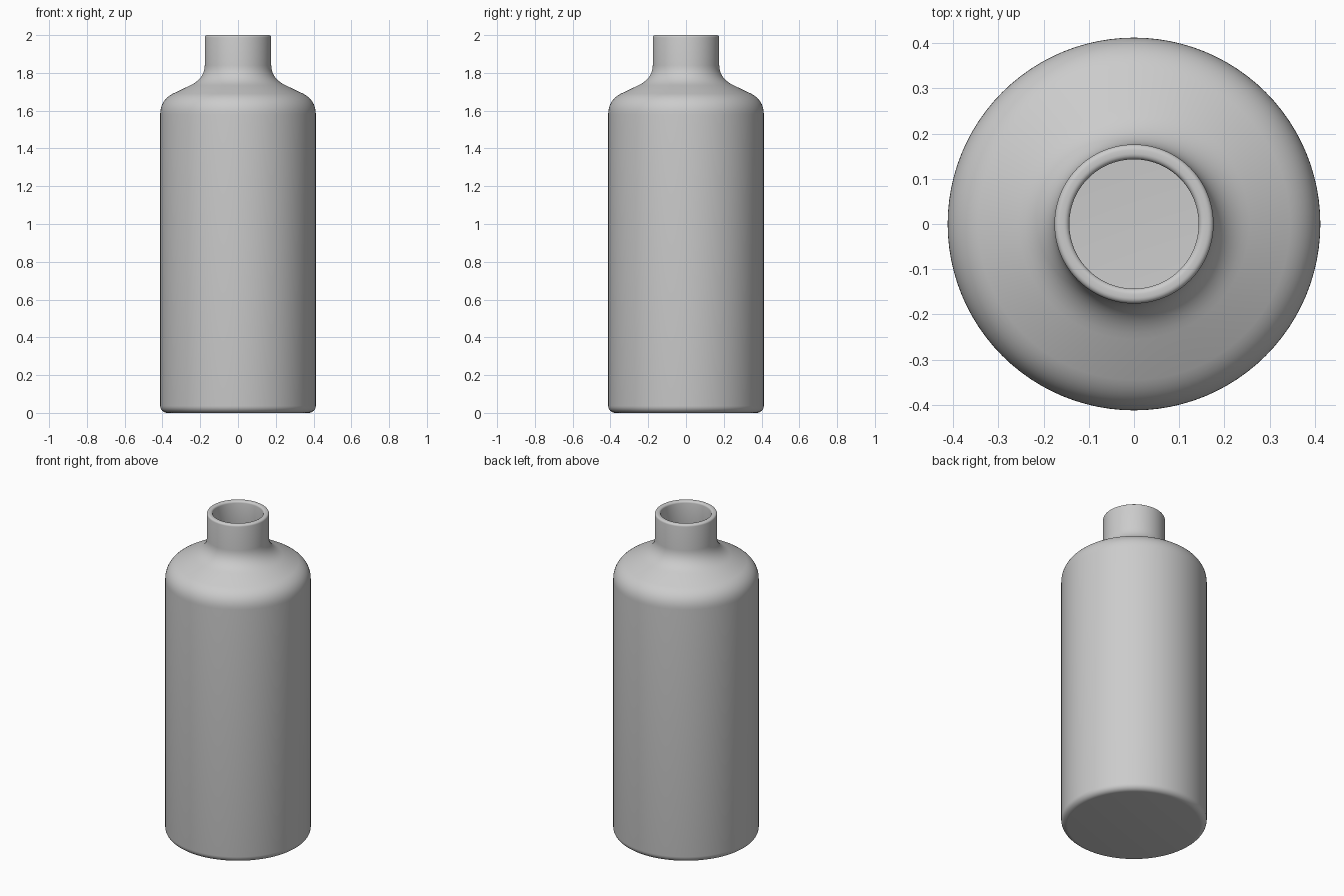
import bpy, bmesh, math
from mathutils import Vector

if "Cube" in bpy.data.objects:
    bpy.data.objects.remove(bpy.data.objects["Cube"])

SEGMENTS = 96


def corner(a, b, c, steps=8):
    """Quadratic curve from a to c, pulled toward b."""
    return [((1 - t) ** 2 * a[0] + 2 * t * (1 - t) * b[0] + t * t * c[0],
             (1 - t) ** 2 * a[1] + 2 * t * (1 - t) * b[1] + t * t * c[1])
            for t in (i / steps for i in range(steps + 1))]


def arc(cx, cz, r, start, end, steps=6):
    """Circular arc between two angles in degrees."""
    return [(cx + r * math.cos(math.radians(start + (end - start) * i / steps)),
             cz + r * math.sin(math.radians(start + (end - start) * i / steps)))
            for i in range(steps + 1)]


def lathe(name, profile, material):
    """Spin a radius/height profile that starts and ends on the z axis."""
    bm = bmesh.new()
    verts = [bm.verts.new((r, 0, z)) for r, z in profile]
    edges = [bm.edges.new(pair) for pair in zip(verts, verts[1:])]
    bmesh.ops.spin(bm, geom=verts + edges, cent=(0, 0, 0), axis=(0, 0, 1),
                   angle=math.tau, steps=SEGMENTS, use_merge=False)
    bmesh.ops.remove_doubles(bm, verts=bm.verts, dist=1e-5)
    bmesh.ops.recalc_face_normals(bm, faces=bm.faces)
    mesh = bpy.data.meshes.new(name)
    bm.to_mesh(mesh)
    bm.free()
    mesh.materials.append(material)
    obj = bpy.data.objects.new(name, mesh)
    bpy.context.collection.objects.link(obj)
    bpy.context.view_layer.objects.active = obj
    obj.select_set(True)
    bpy.ops.object.shade_smooth_by_angle(angle=math.radians(35))
    obj.select_set(False)
    return obj


grey = bpy.data.materials.new("light grey")
grey.diffuse_color = (0.6, 0.6, 0.6, 1)
grey.use_nodes = True
grey.node_tree.nodes["Principled BSDF"].inputs["Base Color"].default_value = grey.diffuse_color

# Outer wall: base, rounded foot, straight body, shoulder, neck
outer = [(0, 0)] + arc(0.375, 0.037, 0.037, -90, 0)
outer += corner((0.412, 1.58), (0.412, 1.655), (0.345, 1.69), 10)
outer += corner((0.255, 1.733), (0.178, 1.768), (0.176, 1.84), 10)

# Rounded lip
lip = arc(0.164, 1.988, 0.012, 0, 90, 4) + arc(0.155, 1.988, 0.012, 90, 180, 4)

# Inner wall, offset inward from the outer wall
inner = [(0.143, 1.84)]
inner += corner((0.145, 1.83), (0.15, 1.745), (0.24, 1.703), 10)
inner += corner((0.33, 1.66), (0.379, 1.635), (0.379, 1.58), 10)
inner += arc(0.364, 0.048, 0.015, 0, -90, 4) + [(0, 0.033)]

lathe("bottle", outer + lip + inner, grey)
